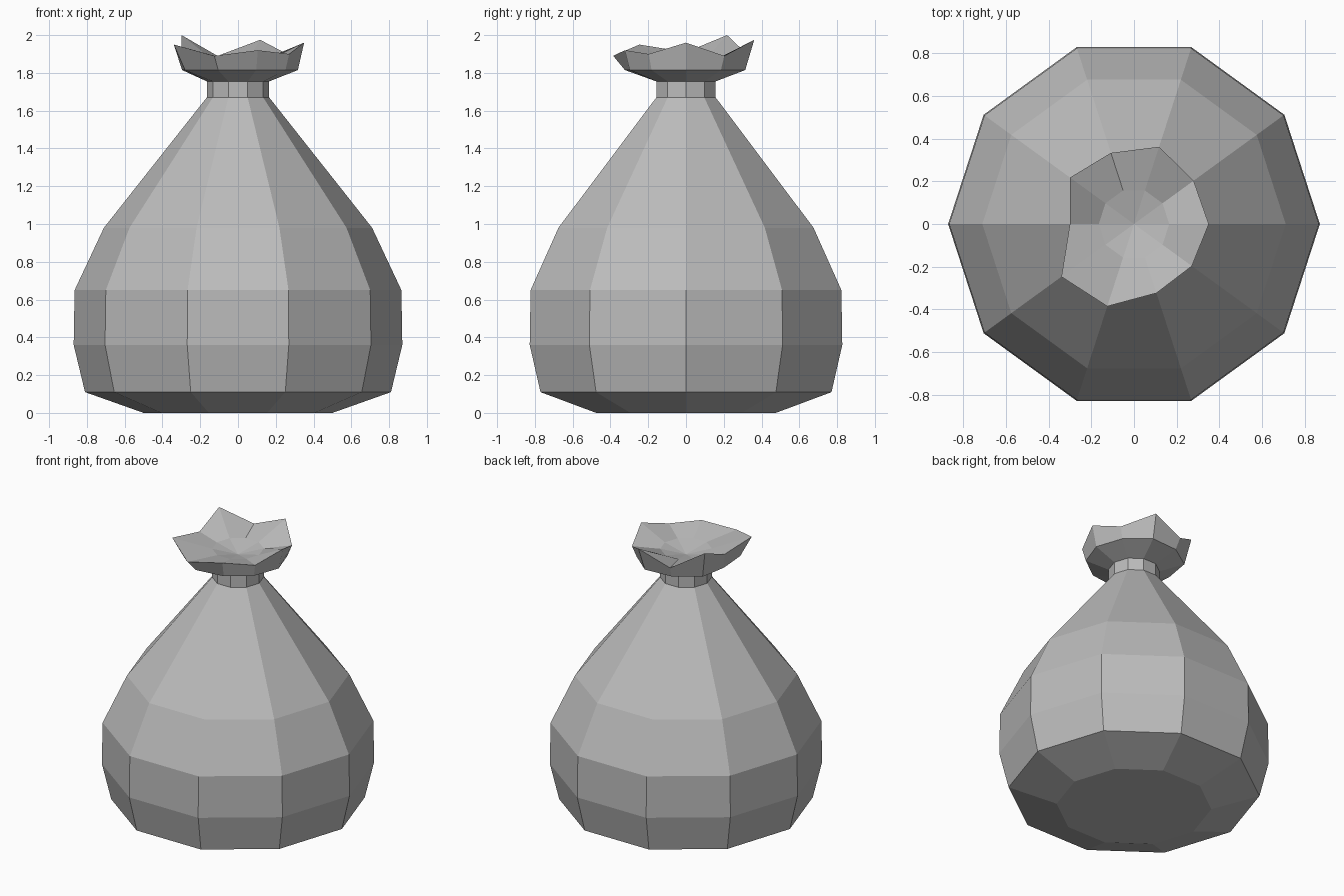
import bpy, bmesh
from math import cos, sin, pi

cube = bpy.data.objects.get("Cube")
if cube:
    bpy.data.objects.remove(cube)

SIDES = 10

# One cloth colour
cloth = bpy.data.materials.new("grey_cloth")
cloth.use_nodes = True
colour = (0.5, 0.5, 0.5, 1)
cloth.diffuse_color = colour
cloth.node_tree.nodes["Principled BSDF"].inputs["Base Color"].default_value = colour


def add_ring(bm, radii, heights):
    return [bm.verts.new((r * cos(2 * pi * i / SIDES), r * sin(2 * pi * i / SIDES), z))
            for i, (r, z) in enumerate(zip(radii, heights))]


def even_ring(bm, r, z):
    return add_ring(bm, [r] * SIDES, [z] * SIDES)


def bridge(bm, low, high):
    for i in range(SIDES):
        j = (i + 1) % SIDES
        bm.faces.new((low[i], low[j], high[j], high[i]))


def finish(bm, name):
    mesh = bpy.data.meshes.new(name)
    bm.to_mesh(mesh)
    bm.free()
    mesh.materials.append(cloth)
    obj = bpy.data.objects.new(name, mesh)
    bpy.context.collection.objects.link(obj)
    return obj


# Sack body and tied neck
bm = bmesh.new()
profile = [(0.50, 0), (0.81, 0.11), (0.87, 0.36), (0.865, 0.65),
           (0.71, 0.98), (0.165, 1.67), (0.165, 1.755)]
rings = [even_ring(bm, r, z) for r, z in profile]
bm.faces.new(rings[0][::-1])
for low, high in zip(rings, rings[1:]):
    bridge(bm, low, high)
finish(bm, "sack_body")

# Ruffled opening: uneven rim folding inwards to a shallow bowl
rim_r = [0.35, 0.345, 0.38, 0.35, 0.37, 0.30, 0.42, 0.405, 0.34, 0.335]
rim_z = [1.96, 1.89, 1.975, 1.89, 2.0, 1.91, 1.95, 1.89, 1.92, 1.90]
bm = bmesh.new()
neck = even_ring(bm, 0.165, 1.755)
flare = add_ring(bm, [0.17 + 0.42 * r for r in rim_r], [1.815] * SIDES)
rim = add_ring(bm, rim_r, rim_z)
fold = even_ring(bm, 0.165, 1.87)
bridge(bm, neck, flare)
bridge(bm, flare, rim)
bridge(bm, rim, fold)
centre = bm.verts.new((0, 0, 1.83))
for i in range(SIDES):
    bm.faces.new((fold[i], fold[(i + 1) % SIDES], centre))
finish(bm, "sack_ruffle")
